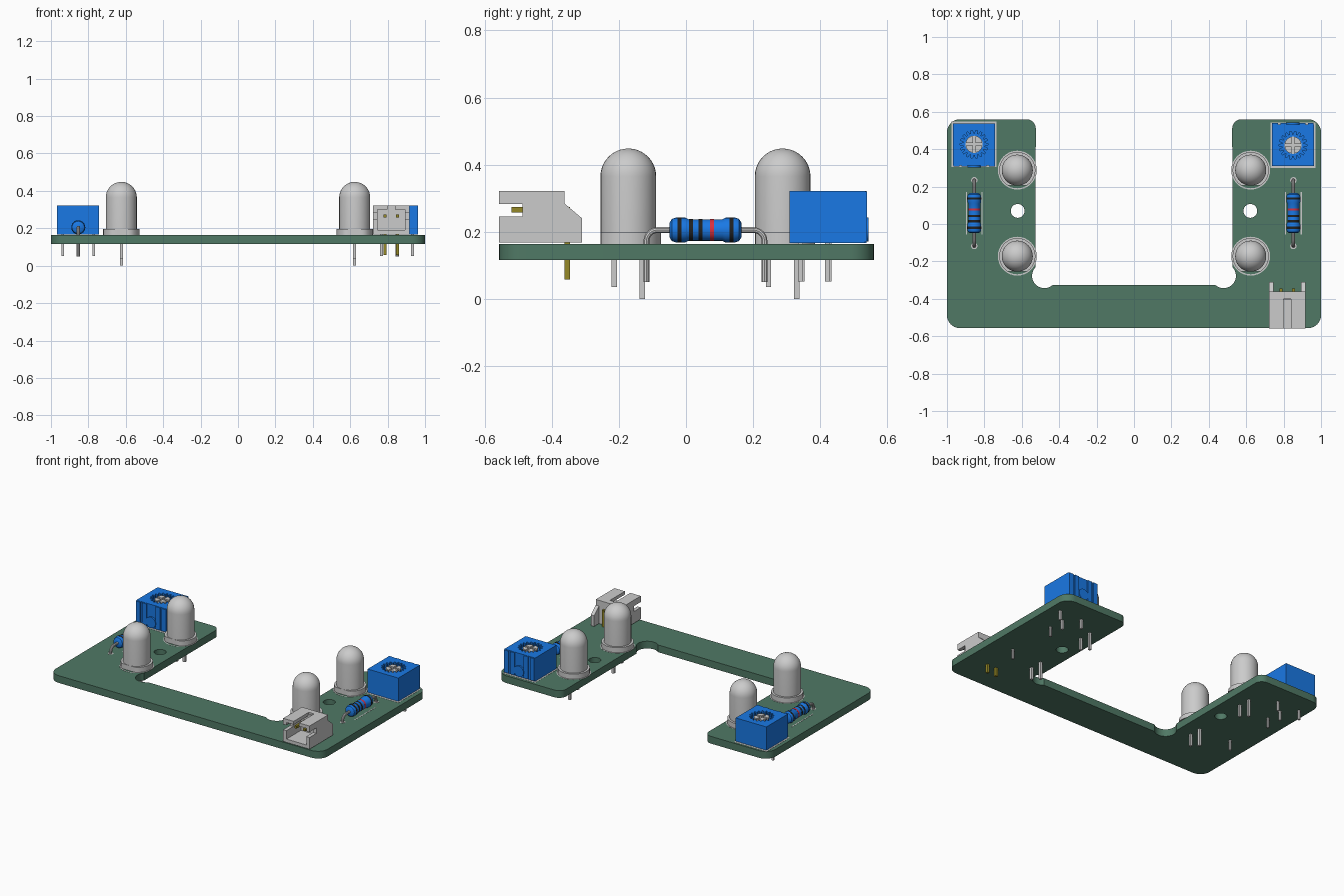
import bpy, bmesh, math
from math import sin, cos, pi
from mathutils import Matrix

if "Cube" in bpy.data.objects:
    bpy.data.objects.remove(bpy.data.objects["Cube"])

TOP, BOT = 0.163, 0.115   # board faces


def material(name, rgb):
    m = bpy.data.materials.new(name)
    m.diffuse_color = (*rgb, 1)
    m.use_nodes = True
    m.node_tree.nodes["Principled BSDF"].inputs["Base Color"].default_value = m.diffuse_color
    return m


GREEN = material("board_green", (0.08, 0.19, 0.13))
BLUE = material("part_blue", (0.01, 0.19, 0.78))
BLACK = material("band_black", (0.015, 0.015, 0.015))
RED = material("band_red", (0.7, 0.03, 0.05))
GOLD = material("pin_gold", (0.3, 0.25, 0.02))


def finish(ob, mat=None, smooth=False):
    if mat:
        ob.data.materials.append(mat)
    if smooth:
        bpy.ops.object.select_all(action='DESELECT')
        ob.select_set(True)
        bpy.context.view_layer.objects.active = ob
        bpy.ops.object.shade_smooth_by_angle(angle=math.radians(35))
    return ob


def from_bmesh(name, bm, mat=None, smooth=False):
    bmesh.ops.recalc_face_normals(bm, faces=bm.faces)
    me = bpy.data.meshes.new(name)
    bm.to_mesh(me)
    bm.free()
    ob = bpy.data.objects.new(name, me)
    bpy.context.collection.objects.link(ob)
    return finish(ob, mat, smooth)


def box(name, x0, x1, y0, y1, z0, z1, mat=None):
    bm = bmesh.new()
    bmesh.ops.create_cube(bm, size=1)
    for v in bm.verts:
        v.co = ((x0, x1)[v.co.x > 0], (y0, y1)[v.co.y > 0], (z0, z1)[v.co.z > 0])
    return from_bmesh(name, bm, mat)


def prism(name, pts, vec, mat=None, smooth=False):
    """Extrude a flat polygon of 3D points along vec."""
    bm = bmesh.new()
    f = bm.faces.new([bm.verts.new(p) for p in pts])
    r = bmesh.ops.extrude_face_region(bm, geom=[f])
    bmesh.ops.translate(bm, vec=vec, verts=[v for v in r['geom'] if isinstance(v, bmesh.types.BMVert)])
    return from_bmesh(name, bm, mat, smooth)


def lathe(name, prof, at, along_y=False, mat=None, n=32):
    """Spin (radius, height) points about an axis through at."""
    bm = bmesh.new()
    vs = [bm.verts.new((r, 0, h)) for r, h in prof]
    es = [bm.edges.new(p) for p in zip(vs, vs[1:])]
    bmesh.ops.spin(bm, geom=vs + es, axis=(0, 0, 1), cent=(0, 0, 0), angle=2 * pi, steps=n)
    bmesh.ops.remove_doubles(bm, verts=bm.verts, dist=1e-5)
    rot = Matrix.Rotation(-pi / 2, 4, 'X') if along_y else Matrix()
    bmesh.ops.transform(bm, matrix=Matrix.Translation(at) @ rot, verts=bm.verts)
    return from_bmesh(name, bm, mat, True)


def curve(name, loops, extrude=0, bevel=0, z=0, mat=None):
    """Filled flat shape (extrude) or open tube (bevel), converted to mesh."""
    cu = bpy.data.curves.new(name, 'CURVE')
    cu.dimensions = '3D' if bevel else '2D'
    cu.extrude, cu.bevel_depth, cu.bevel_resolution = extrude, bevel, 3
    cu.use_fill_caps = bool(bevel)
    if not bevel:
        cu.fill_mode = 'BOTH'
    for pts in loops:
        s = cu.splines.new('POLY')
        s.points.add(len(pts) - 1)
        for p, q in zip(s.points, pts):
            p.co = (*q, 1) if len(q) == 3 else (*q, 0, 1)
        s.use_cyclic_u = not bevel
    ob = bpy.data.objects.new(name, cu)
    ob.location.z = z
    bpy.context.collection.objects.link(ob)
    bpy.ops.object.select_all(action='DESELECT')
    ob.select_set(True)
    bpy.context.view_layer.objects.active = ob
    bpy.ops.object.convert(target='MESH')
    return finish(bpy.context.object, mat, True)


def arc(cx, cy, r, a0, a1, n=8):
    return [(cx + r * cos(math.radians(a0 + (a1 - a0) * i / n)),
             cy + r * sin(math.radians(a0 + (a1 - a0) * i / n))) for i in range(n + 1)]


def circle(cx, cy, r, n=32):
    return arc(cx, cy, r, 0, 360, n)[:-1]


# Board: U-shaped outline, round relief cuts in the inner corners, two holes
half = (arc(0.93, -0.487, 0.07, -90, 0) + arc(0.93, 0.49, 0.07, 0, 90)
        + arc(0.575, 0.51, 0.05, 90, 180) + arc(0.479, -0.277, 0.066, 43, -133, 20))
outline = half + [(-x, y) for x, y in reversed(half)]
curve("circuit_board", [outline] + [circle(s * 0.622, 0.07, 0.037) for s in (-1, 1)],
      extrude=(TOP - BOT) / 2, z=(TOP + BOT) / 2, mat=GREEN)

# Four lamps: domed lens, flange with a flat, printed ring, two leads
for sx in (-1, 1):
    for y in (-0.172, 0.288):
        x = sx * 0.624
        dome = [(0.083 * cos(a * pi / 20), 0.365 + 0.083 * sin(a * pi / 20)) for a in range(11)]
        lathe("lamp_lens", [(0, TOP), (0.083, TOP)] + dome, (x, y, 0))
        prism("lamp_flange", [(px, max(py, y - 0.083), TOP) for px, py in circle(x, y, 0.097)],
              (0, 0, 0.034), smooth=True)
        curve("lamp_print_ring", [circle(x, y, 0.104), circle(x, y, 0.097)], extrude=0.0008, z=TOP)
        for dy, zb in ((-0.042, 0.035), (0.042, 0.0)):
            box("lamp_lead", x - 0.008, x + 0.008, y + dy - 0.008, y + dy + 0.008, zb, TOP)

# Two resistors: banded body and bent wire leads
for x in (-0.854, 0.852):
    c = (x, 0.058, 0.205)
    end = [(0.037, 0.06), (0.037, 0.088), (0.033, 0.1), (0.022, 0.107), (0, 0.107)]
    prof = [(r, -h) for r, h in reversed(end)] + [(0.032, -0.05), (0.032, 0.05)] + end
    lathe("resistor_body", prof, c, True, BLUE, 24)
    for t, r, m in ((-0.078, 0.0376, BLACK), (-0.043, 0.0326, BLACK), (-0.015, 0.0326, BLACK),
                    (0.019, 0.0326, RED), (0.078, 0.0376, BLACK)):
        lathe("resistor_band", [(r - 0.004, t - 0.006), (r, t - 0.006), (r, t + 0.006),
                                (r - 0.004, t + 0.006)], c, True, m, 24)
    for s in (-1, 1):
        bend = [(x, c[1] + s * py, pz) for py, pz in arc(0.143, 0.172, 0.033, 90, 0)]
        curve("resistor_lead", [[(x, c[1] + s * 0.1, 0.205)] + bend + [(x, c[1] + s * 0.176, 0.05)]],
              bevel=0.009)
        curve("resistor_pad", [circle(x, c[1] + s * 0.176, 0.017)], extrude=0.0008, z=TOP)
    for s in (-1, 1):
        box("resistor_print_line", x + s * 0.042 - 0.003, x + s * 0.042 + 0.003,
            -0.055, 0.17, TOP - 0.001, TOP + 0.001)

# Two trimmers: the right one is the left one turned half round
for cx, cy, s in ((-0.855, 0.426, 1), (0.85, 0.421, -1)):
    def tbox(name, x0, x1, y0, y1, z0, z1, mat=None):
        xs, ys = sorted((cx + s * x0, cx + s * x1)), sorted((cy + s * y0, cy + s * y1))
        return box(name, *xs, *ys, z0, z1, mat)

    box("trimmer_print_outline", cx - 0.12, cx + 0.12, cy - 0.121, cy + 0.121, TOP - 0.001, TOP + 0.001)
    # body, then a lid with a toothed opening
    box("trimmer_body", cx - 0.113, cx + 0.113, cy - 0.112, cy + 0.112, TOP + 0.004, 0.302, BLUE)
    star = []
    for i in range(18):
        for da, r in ((-0.11, 0.058), (-0.06, 0.075), (0.06, 0.075), (0.11, 0.058)):
            a = i * 2 * pi / 18 + da
            star.append((cx + r * cos(a), cy + r * sin(a)))
    square = [(cx + i * 0.113, cy + j * 0.112) for i, j in ((-1, -1), (1, -1), (1, 1), (-1, 1))]
    curve("trimmer_lid", [square, star], extrude=0.01, z=0.312, mat=BLUE)
    # dial made of four quarters, leaving a cross slot
    for q in range(4):
        a = q * 90 + 45
        ox, oy = cx + 0.01 * cos(math.radians(a)), cy + 0.01 * sin(math.radians(a))
        pts = [(ox, oy)] + arc(ox, oy, 0.036, q * 90, q * 90 + 90)
        prism("trimmer_dial_quarter", [(*p, 0.302) for p in pts], (0, 0, 0.016))
    lathe("trimmer_dial_base", [(0, 0.302), (0.046, 0.302), (0.046, 0.308), (0, 0.308)], (cx, cy, 0))
    # ribbed side with a half-round boss
    for dx in (-0.095, -0.05, 0.05, 0.095):
        tbox("trimmer_rib", dx - 0.016, dx + 0.016, -0.119, -0.111, TOP + 0.008, 0.32, BLUE)
    prism("trimmer_boss", [(px, cy - s * 0.111, pz) for px, pz in circle(cx, 0.207, 0.036, 24)],
          (0, -s * 0.012, 0), BLUE, True)
    for dx, dy in ((-0.083, 0), (0, 0.08 if s < 0 else -0.08), (0.083, 0)):
        tbox("trimmer_pin", dx - 0.007, dx + 0.007, dy - 0.007, dy + 0.007, 0.052, TOP + 0.01)

# Plug socket: notched side walls, floor, slotted roof, back wall, bent pins
X0, X1, Y0 = 0.723, 0.917, -0.558
side = [(Y0, 0.168), (-0.31, 0.168), (-0.31, 0.24), (-0.362, 0.284), (-0.362, 0.322), (Y0, 0.322),
        (Y0, 0.282), (-0.487, 0.282), (-0.487, 0.246), (Y0, 0.246)]
for x in (X0, X1 - 0.024):
    prism("socket_side_wall", [(x, y, z) for y, z in side], (0.024, 0, 0))
box("socket_floor", X0 + 0.02, X1 - 0.02, Y0, -0.362, 0.168, 0.19)
for s in (-1, 1):
    xs = sorted((0.82 + s * 0.02, 0.82 + s * 0.078))
    box("socket_roof", *xs, Y0, -0.362, 0.3, 0.322)
box("socket_roof_bridge", 0.795, 0.845, -0.4, -0.362, 0.3, 0.322)
box("socket_back_wall", X0 + 0.02, X1 - 0.02, -0.405, -0.362, 0.168, 0.31)
for x in (0.786, 0.852):
    box("socket_contact", x - 0.008, x + 0.008, -0.52, -0.346, 0.257, 0.273, GOLD)
    box("socket_pin", x - 0.008, x + 0.008, -0.362, -0.346, 0.058, 0.273, GOLD)
